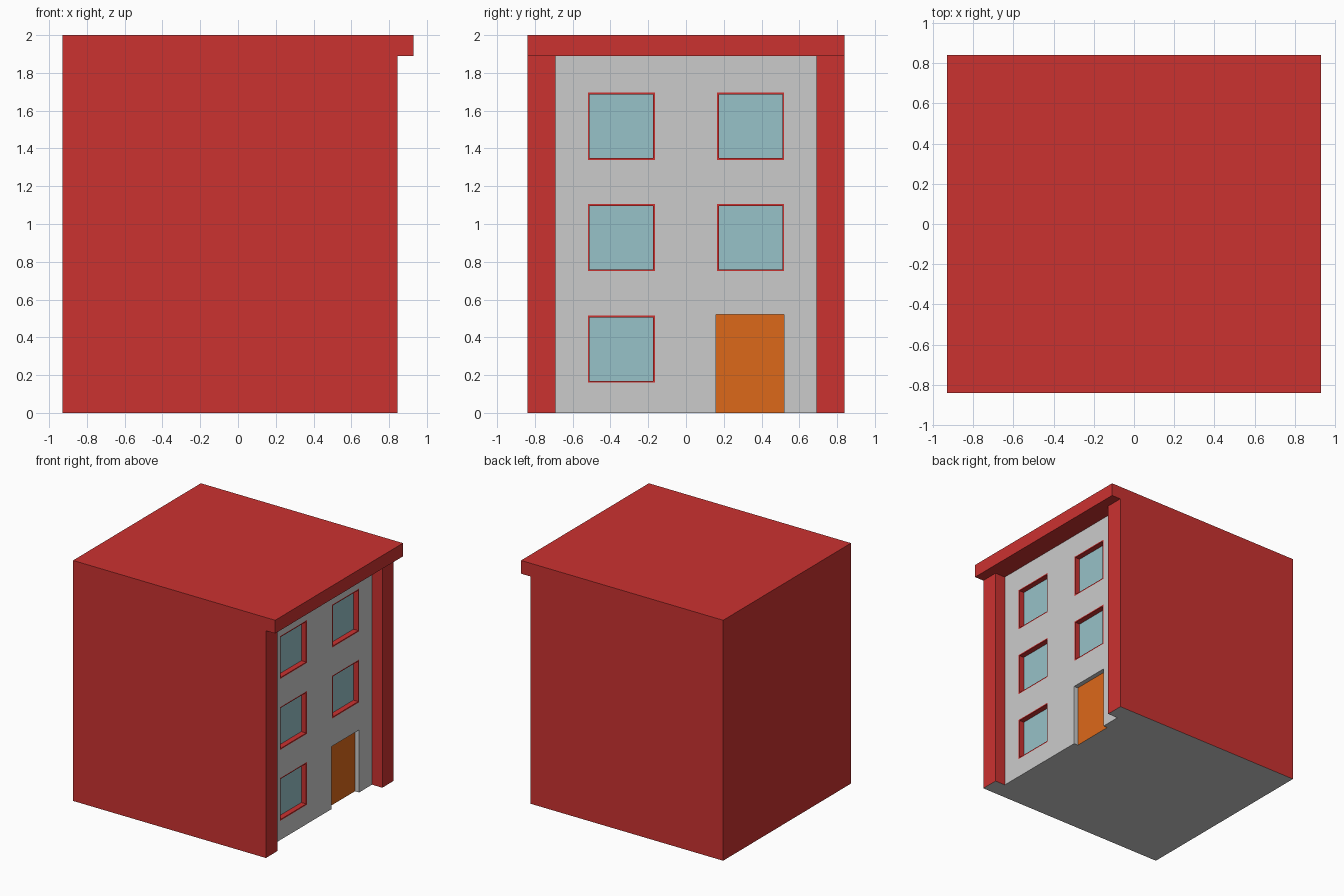
import bpy, bmesh
from mathutils import Vector

if "Cube" in bpy.data.objects:
    bpy.data.objects.remove(bpy.data.objects["Cube"])

W, BACK, WALL_X, ROOF_X = 0.84, -0.93, 0.845, 0.93   # outer sizes
INNER_Y, FACADE_X, POCKET_X, EAVE = 0.69, 0.75, 0.65, 1.89
DOOR_X, DOOR_Y, DOOR_TOP = FACADE_X - 0.038, (0.16, 0.52), 0.52


def material(name, rgb):
    m = bpy.data.materials.new(name)
    m.diffuse_color = (*rgb, 1)
    m.use_nodes = True
    m.node_tree.nodes["Principled BSDF"].inputs["Base Color"].default_value = m.diffuse_color
    return m


RED = material("red", (0.6, 0.032, 0.03))
ORANGE = material("orange", (0.72, 0.14, 0.01))
GLASS = material("glass", (0.31, 0.54, 0.58))


def add_object(name, bm, *mats):
    me = bpy.data.meshes.new(name)
    bm.to_mesh(me)
    bm.free()
    ob = bpy.data.objects.new(name, me)
    bpy.context.collection.objects.link(ob)
    for m in mats:
        me.materials.append(m)
    return ob


def box_bm(x, y, z):
    bm = bmesh.new()
    bmesh.ops.create_cube(bm, size=1)
    bmesh.ops.scale(bm, vec=(x[1] - x[0], y[1] - y[0], z[1] - z[0]), verts=bm.verts)
    bmesh.ops.translate(bm, vec=(sum(x) / 2, sum(y) / 2, sum(z) / 2), verts=bm.verts)
    return bm


def box(name, x, y, z, *mats):
    return add_object(name, box_bm(x, y, z), *mats)


def cut(ob, *ranges):
    """Subtract boxes from an object."""
    bpy.context.view_layer.objects.active = ob
    for r in ranges:
        cutter = box("cutter", *r, *ob.data.materials)
        cutter.hide_render = True
        mod = ob.modifiers.new("cut", "BOOLEAN")
        mod.operation, mod.solver, mod.object = "DIFFERENCE", "EXACT", cutter
        bpy.ops.object.modifier_apply(modifier=mod.name)
        bpy.data.objects.remove(cutter)


def open_bottom(ob):
    """Remove the faces on the ground, which the floor closes."""
    bm = bmesh.new()
    bm.from_mesh(ob.data)
    low = [f for f in bm.faces if all(abs(v.co.z) < 1e-4 for v in f.verts)]
    bmesh.ops.delete(bm, geom=low, context="FACES")
    bm.to_mesh(ob.data)
    bm.free()


def window(name, y, z):
    """Red frame with a pane set back inside it."""
    bm = box_bm((FACADE_X - 0.06, FACADE_X), y, z)
    bm.normal_update()
    front = next(f for f in bm.faces if f.normal.x > 0.9)
    bmesh.ops.inset_individual(bm, faces=[front], thickness=0.014)
    pane = bmesh.ops.extrude_discrete_faces(bm, faces=[front])["faces"][0]
    edge = list(pane.verts)
    bmesh.ops.translate(bm, vec=Vector((-0.045, 0, 0)), verts=edge)
    pane.material_index = 1
    # join the pane to the frame with the four inner reveals
    rim = sorted((v for v in bm.verts if v not in edge), key=lambda v: v.index)
    pairs = [min(rim, key=lambda r: (r.co - v.co - Vector((0.045, 0, 0))).length) for v in edge]
    for i in range(4):
        j = (i + 1) % 4
        if not any(set((edge[i], pairs[i])) <= set(f.verts) and edge[j] in f.verts for f in bm.faces):
            bm.faces.new((edge[i], pairs[i], pairs[j], edge[j]))
    if front.is_valid and front is not pane:
        bmesh.ops.delete(bm, geom=[front], context="FACES_ONLY")
    bmesh.ops.recalc_face_normals(bm, faces=bm.faces)
    return add_object(name, bm, RED, GLASS)


# Red shell: back, side walls and overhanging roof
shell = box("walls_and_roof", (BACK, ROOF_X), (-W, W), (0, 2), RED)
cut(shell, ((WALL_X, 1.2), (-1, 1), (-0.2, EAVE)),
    ((POCKET_X, 1.2), (-INNER_Y, INNER_Y), (-0.2, EAVE)))
open_bottom(shell)

# Window openings: two columns, no right-hand one on the ground floor
openings = []
for row in range(3):
    z0 = 0.16 + 0.59 * row
    for y0 in (-0.52, 0.165):
        if row or y0 < 0:
            openings.append(((y0, y0 + 0.355), (z0, z0 + 0.356)))

# Grey facade with holes for the windows and door
facade = box("facade", (POCKET_X, FACADE_X), (-INNER_Y, INNER_Y), (0, EAVE))
cut(facade, *[((FACADE_X - 0.06, 1), y, z) for y, z in openings],
    ((DOOR_X - 0.02, 1), DOOR_Y, (-0.2, DOOR_TOP)))
open_bottom(facade)

for i, (y, z) in enumerate(openings):
    window(f"window_{i + 1}", y, z)

# Door set back in the facade
open_bottom(box("door", (DOOR_X - 0.02, DOOR_X), DOOR_Y, (0, DOOR_TOP), ORANGE))

# Grey floor following the footprint
bm = bmesh.new()
outline = [(BACK, -W), (WALL_X, -W), (WALL_X, -INNER_Y), (FACADE_X, -INNER_Y),
           (FACADE_X, DOOR_Y[0]), (DOOR_X, DOOR_Y[0]), (DOOR_X, DOOR_Y[1]),
           (FACADE_X, DOOR_Y[1]), (FACADE_X, INNER_Y), (WALL_X, INNER_Y),
           (WALL_X, W), (BACK, W)]
bm.faces.new([bm.verts.new((x, y, 0)) for x, y in reversed(outline)])
add_object("floor", bm)
